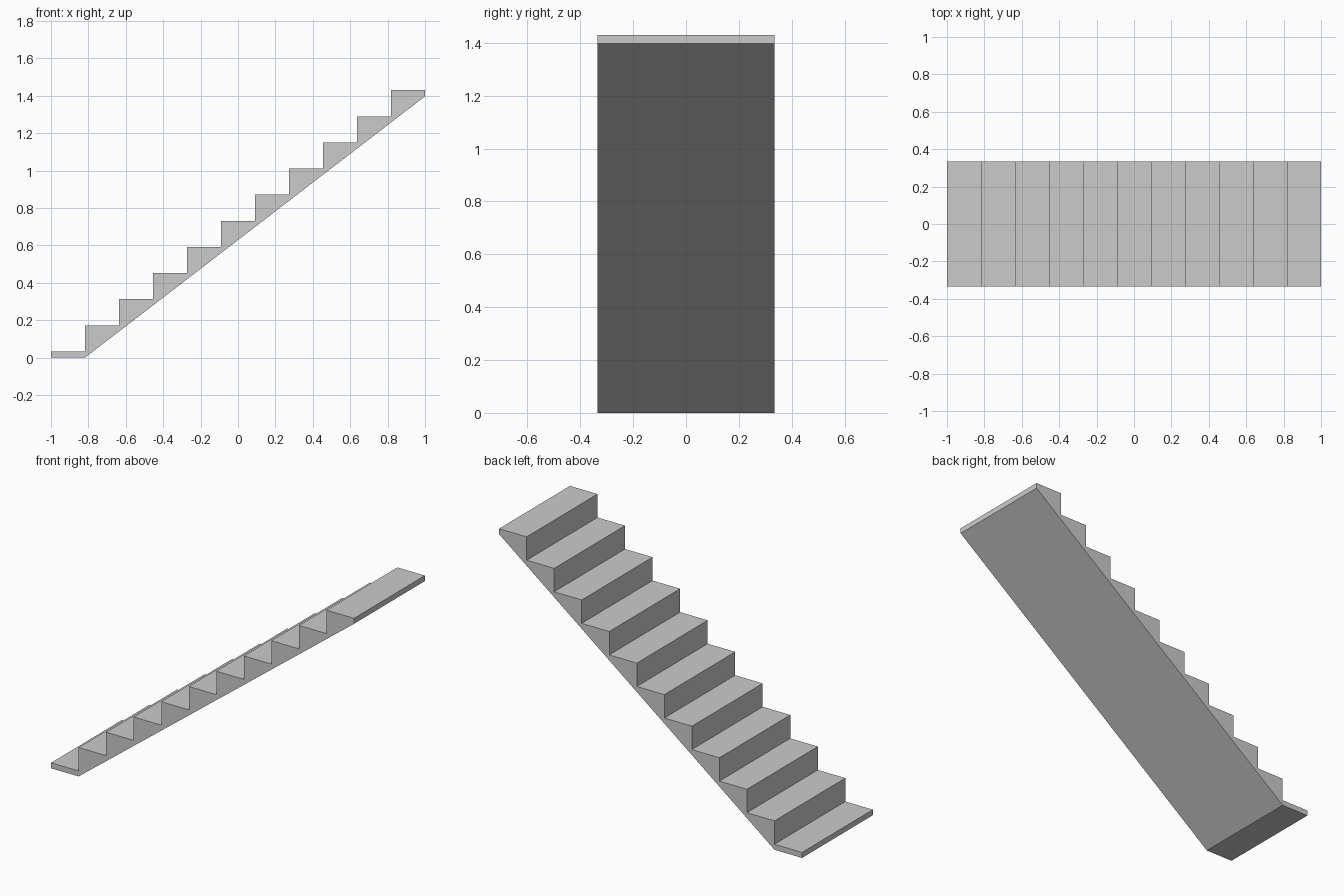
import bpy
import bmesh

if "Cube" in bpy.data.objects:
    bpy.data.objects.remove(bpy.data.objects["Cube"])

STEPS = 11
TREAD = 2.0 / STEPS
RISE = 0.1397
SLAB = 0.033          # thickness below each tread's back edge
HALF_WIDTH = 0.334

# Side profile: sawtooth treads and risers, then the sloping underside
profile = [(-1.0, 0.0)]
for i in range(STEPS):
    z = SLAB + i * RISE
    profile += [(-1 + i * TREAD, z), (-1 + (i + 1) * TREAD, z)]
profile += [(1.0, (STEPS - 1) * RISE), (-1 + TREAD, 0.0)]

# Extrude the profile across the width of the flight
bm = bmesh.new()
face = bm.faces.new([bm.verts.new((x, -HALF_WIDTH, z)) for x, z in profile])
side = bmesh.ops.extrude_face_region(bm, geom=[face], use_keep_orig=True)
new_verts = [g for g in side["geom"] if isinstance(g, bmesh.types.BMVert)]
bmesh.ops.translate(bm, verts=new_verts, vec=(0, 2 * HALF_WIDTH, 0))
bmesh.ops.recalc_face_normals(bm, faces=bm.faces)

mesh = bpy.data.meshes.new("stair_flight")
bm.to_mesh(mesh)
bm.free()
stairs = bpy.data.objects.new("stair_flight", mesh)
bpy.context.collection.objects.link(stairs)
